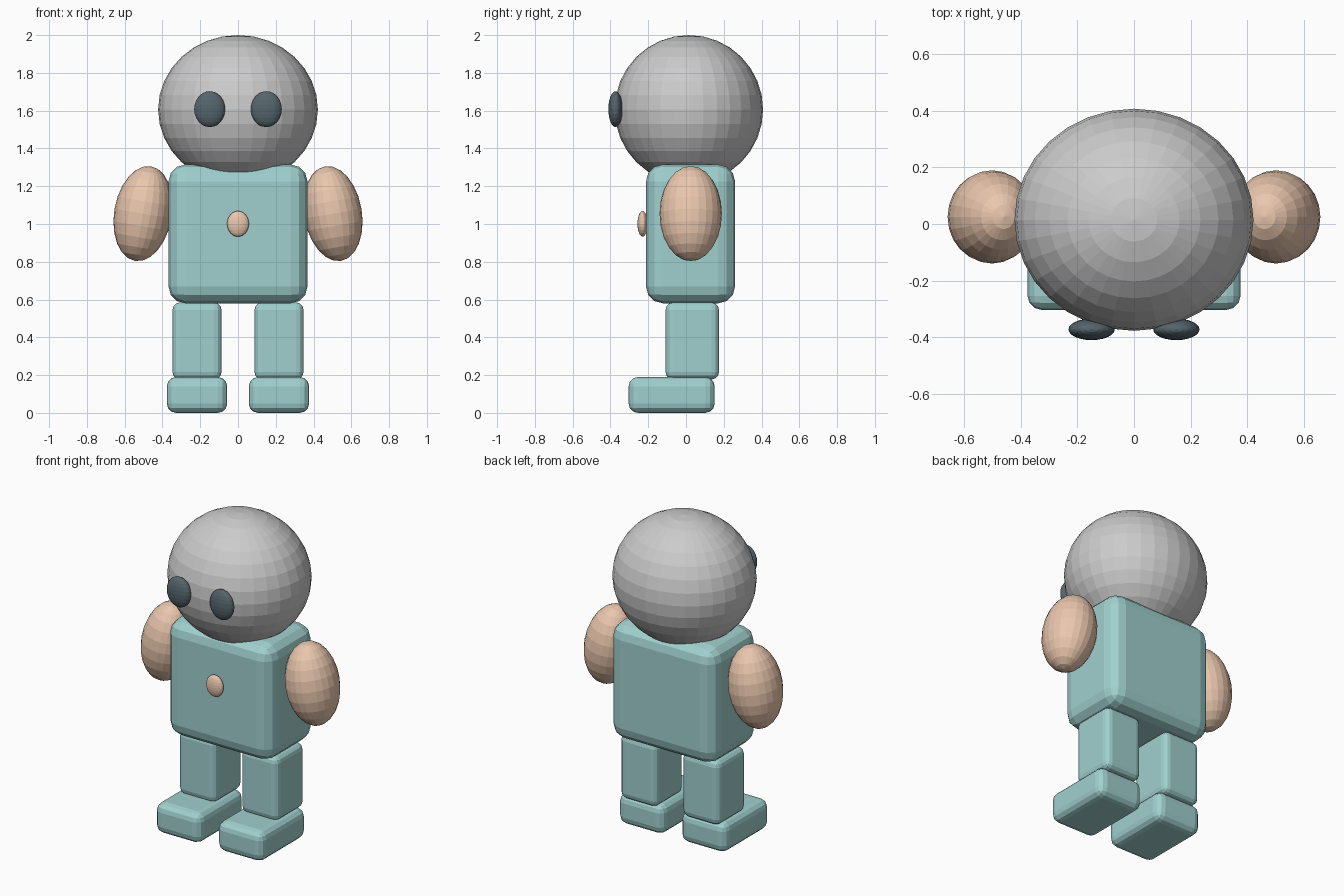
import bpy
from math import radians

if "Cube" in bpy.data.objects:
    bpy.data.objects.remove(bpy.data.objects["Cube"])


def material(name, rgb):
    m = bpy.data.materials.new(name)
    m.diffuse_color = (*rgb, 1)
    m.use_nodes = True
    m.node_tree.nodes["Principled BSDF"].inputs["Base Color"].default_value = m.diffuse_color
    return m


teal = material("teal", (0.35, 0.63, 0.62))
skin = material("skin", (0.82, 0.57, 0.42))
dark = material("dark", (0.09, 0.13, 0.15))


def ball(name, loc, radii, mat=None, tilt=0, segs=24):
    bpy.ops.mesh.primitive_uv_sphere_add(segments=segs, ring_count=segs // 2, radius=1,
                                         location=loc, rotation=(0, radians(tilt), 0))
    ob = bpy.context.object
    ob.name = name
    ob.scale = radii
    if mat:
        ob.data.materials.append(mat)
    return ob


def rounded_box(name, lo, hi, bevel, mat):
    bpy.ops.mesh.primitive_cube_add(size=1, location=[(a + b) / 2 for a, b in zip(lo, hi)])
    ob = bpy.context.object
    ob.name = name
    ob.scale = [b - a for a, b in zip(lo, hi)]
    bpy.ops.object.transform_apply(location=False, rotation=False, scale=True)
    mod = ob.modifiers.new("round", "BEVEL")
    mod.width = bevel
    mod.segments = 3
    ob.data.materials.append(mat)
    return ob


# Head and body
ball("head", (0, 0.015, 1.606), (0.423, 0.393, 0.394), segs=32)
rounded_box("torso", (-0.368, -0.212, 0.58), (0.368, 0.26, 1.315), 0.09, teal)
ball("belly_button", (0, -0.23, 1.001), (0.058, 0.027, 0.068), skin)

# Paired parts
for side, s in (("left", -1), ("right", 1)):
    ball(side + "_eye", (s * 0.15, -0.373, 1.608), (0.082, 0.038, 0.095), dark)
    ball(side + "_arm", (s * 0.503, 0.025, 1.055), (0.153, 0.165, 0.254), skin, -s * 9.7)
    c = s * 0.217
    rounded_box(side + "_leg", (c - 0.13, -0.108, 0.177), (c + 0.13, 0.175, 0.585), 0.04, teal)
    rounded_box(side + "_foot", (c - 0.16, -0.304, 0), (c + 0.16, 0.152, 0.19), 0.05, teal)
